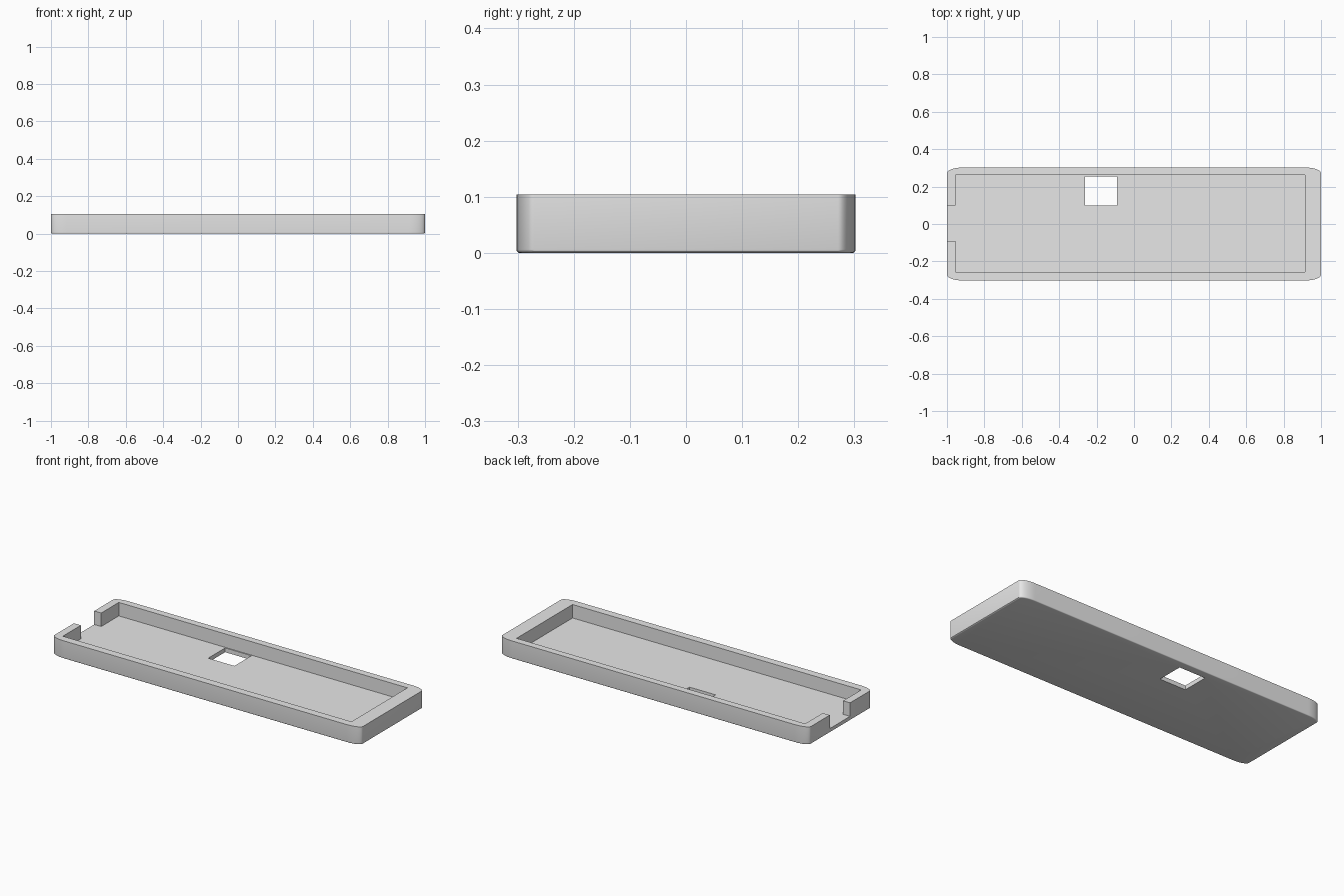
import bpy, bmesh, math

if "Cube" in bpy.data.objects:
    bpy.data.objects.remove(bpy.data.objects["Cube"], do_unlink=True)

HALF_X, HALF_Y, HEIGHT, FLOOR = 1.0, 0.302, 0.104, 0.025
ROUND_X, ROUND_Y, STEPS = 0.085, 0.031, 12

grey = bpy.data.materials.new("light_grey")
grey.use_nodes = True
grey.diffuse_color = (0.8, 0.8, 0.8, 1)
grey.node_tree.nodes["Principled BSDF"].inputs["Base Color"].default_value = (0.8, 0.8, 0.8, 1)


def outline(inset_x, inset_y):
    """Rectangle with elliptical corners, counter-clockwise."""
    points = []
    for corner, (sx, sy) in enumerate([(1, 1), (-1, 1), (-1, -1), (1, -1)]):
        for i in range(STEPS + 1):
            a = math.pi / 2 * (corner + i / STEPS)
            points.append((sx * (HALF_X - ROUND_X) + (ROUND_X - inset_x) * math.cos(a),
                           sy * (HALF_Y - ROUND_Y) + (ROUND_Y - inset_y) * math.sin(a)))
    return points


def make_object(name, bm):
    bmesh.ops.recalc_face_normals(bm, faces=bm.faces)
    mesh = bpy.data.meshes.new(name)
    bm.to_mesh(mesh)
    bm.free()
    obj = bpy.data.objects.new(name, mesh)
    bpy.context.collection.objects.link(obj)
    mesh.materials.append(grey)
    return obj


def box(name, x0, x1, y0, y1, z0, z1):
    bm = bmesh.new()
    bmesh.ops.create_cube(bm, size=1)
    for v in bm.verts:
        v.co = ((x0 + x1) / 2 + v.co.x * (x1 - x0),
                (y0 + y1) / 2 + v.co.y * (y1 - y0),
                (z0 + z1) / 2 + v.co.z * (z1 - z0))
    return make_object(name, bm)


# Tray body: stacked outlines with a small rounded bottom edge
bm = bmesh.new()
rings = []
for i in range(5):
    a = math.pi / 2 * i / 4
    k = 1 - math.sin(a)
    z = 0.006 * (1 - math.cos(a))
    rings.append([bm.verts.new((x, y, z)) for x, y in outline(0.011 * k, 0.005 * k)])
rings.append([bm.verts.new((x, y, HEIGHT)) for x, y in outline(0, 0)])
for low, high in zip(rings, rings[1:]):
    for i in range(len(low)):
        j = (i + 1) % len(low)
        bm.faces.new((low[i], low[j], high[j], high[i]))
bm.faces.new(rings[0][::-1])
bm.faces.new(rings[-1])
tray = make_object("tray", bm)

# Cutters: inner pocket, end notch and floor window
cutters = [
    box("pocket_cutter", -0.955, 0.915, -0.257, 0.261, FLOOR, 0.2),
    box("notch_cutter", -1.1, -0.9, -0.09, 0.098, FLOOR, 0.2),
    box("window_cutter", -0.262, -0.092, 0.098, 0.255, -0.1, 0.06),
]
bpy.context.view_layer.objects.active = tray
for cutter in cutters:
    mod = tray.modifiers.new(cutter.name, "BOOLEAN")
    mod.operation = "DIFFERENCE"
    mod.solver = "EXACT"
    mod.object = cutter
    bpy.ops.object.modifier_apply(modifier=mod.name)
    bpy.data.objects.remove(cutter, do_unlink=True)

# Smooth corners, crisp cut edges
bpy.ops.object.select_all(action="DESELECT")
tray.select_set(True)
bpy.ops.object.shade_smooth_by_angle(angle=math.radians(30))
